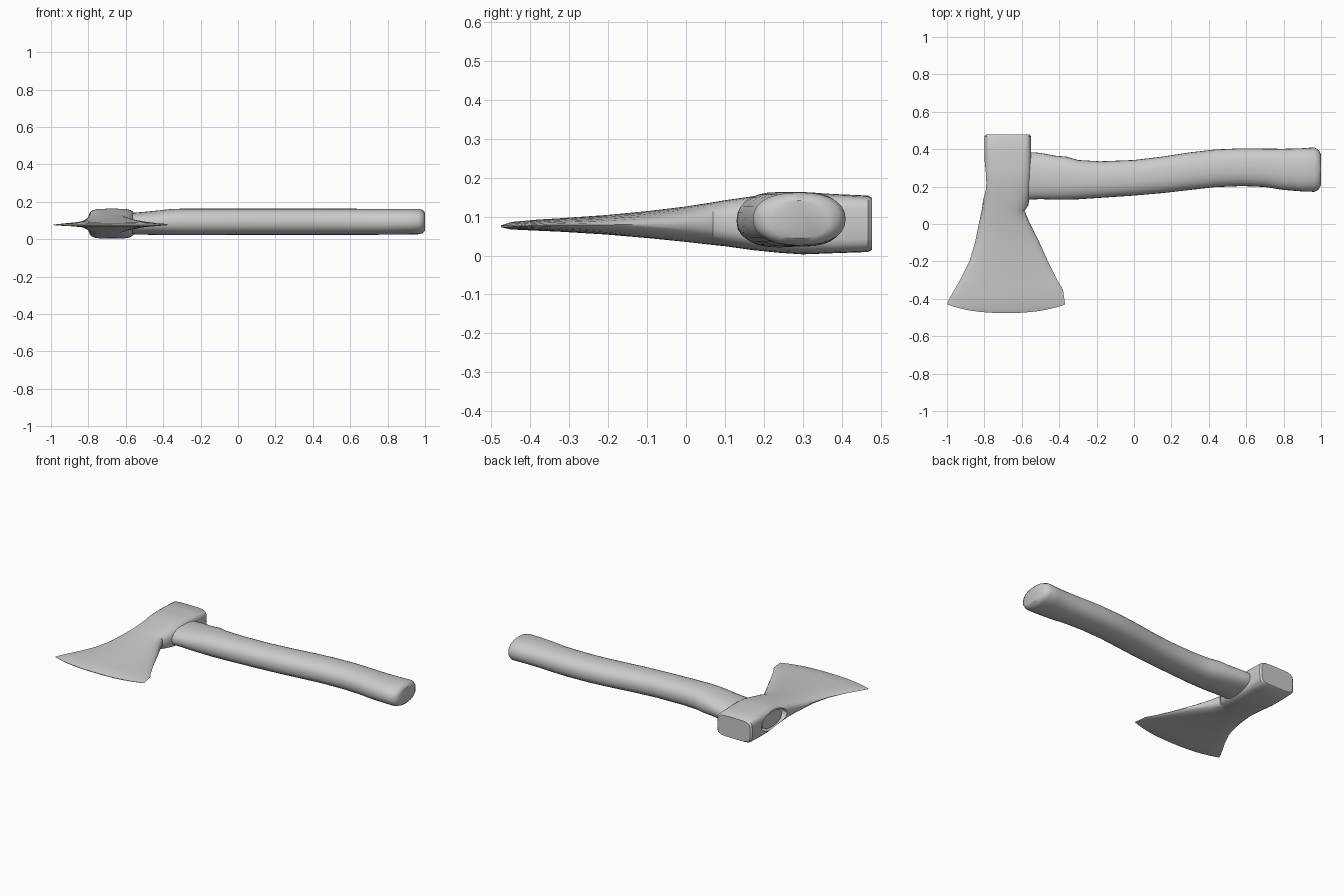
import bpy, bmesh, math

SIDES = 28


def unit_ring(n):
    """Superellipse outline: n=2 is round, larger is boxier, smaller is sharper."""
    pts = []
    for i in range(SIDES):
        a = 2 * math.pi * i / SIDES
        c, s = math.cos(a), math.sin(a)
        pts.append((math.copysign(abs(c) ** (2 / n), c), math.copysign(abs(s) ** (2 / n), s)))
    return pts


def loft(name, rings):
    bm = bmesh.new()
    loops = [[bm.verts.new(p) for p in ring] for ring in rings]
    for a, b in zip(loops, loops[1:]):
        for i in range(SIDES):
            j = (i + 1) % SIDES
            bm.faces.new((a[i], a[j], b[j], b[i]))
    bm.faces.new(loops[0])
    bm.faces.new(loops[-1])
    bmesh.ops.recalc_face_normals(bm, faces=bm.faces)
    mesh = bpy.data.meshes.new(name)
    bm.to_mesh(mesh)
    bm.free()
    obj = bpy.data.objects.new(name, mesh)
    bpy.context.collection.objects.link(obj)
    return obj


def smooth(obj, degrees):
    bpy.ops.object.select_all(action='DESELECT')
    obj.select_set(True)
    bpy.context.view_layer.objects.active = obj
    bpy.ops.object.shade_smooth_by_angle(angle=math.radians(degrees))


# Axe head sections: y, left x, right x, low z, high z, squareness, edge bow
head_sections = [
    (0.478, -0.79, -0.56, 0.015, 0.148, 5, 0),
    (0.468, -0.80, -0.55, 0.009, 0.154, 5, 0),
    (0.38, -0.80, -0.55, 0.006, 0.158, 5, 0),
    (0.30, -0.80, -0.55, 0.003, 0.163, 4.5, 0),
    (0.24, -0.80, -0.55, 0.007, 0.163, 4, 0),
    (0.17, -0.803, -0.555, 0.014, 0.152, 3.5, 0),
    (0.10, -0.81, -0.565, 0.024, 0.142, 3, 0),
    (0.07, -0.815, -0.585, 0.027, 0.137, 2.7, 0),
    (0.00, -0.83, -0.555, 0.035, 0.126, 2.4, 0),
    (-0.10, -0.85, -0.505, 0.045, 0.114, 2.1, 0),
    (-0.20, -0.88, -0.46, 0.054, 0.104, 2, 0.005),
    (-0.30, -0.93, -0.41, 0.061, 0.096, 2, 0.02),
    (-0.35, -0.96, -0.38, 0.064, 0.092, 2, 0.035),
    (-0.405, -0.99, -0.372, 0.067, 0.086, 2, 0.045),
    (-0.43, -1.00, -0.368, 0.073, 0.077, 2, 0.046),
]
rings = []
for y, x0, x1, z0, z1, n, bow in head_sections:
    rings.append([((x0 + x1) / 2 + u * (x1 - x0) / 2,
                   y - bow * (1 - abs(u) ** 2.5),
                   (z0 + z1) / 2 + v * (z1 - z0) / 2) for u, v in unit_ring(n)])
head = loft("axe_head", rings)

# Eye recess on the far side of the head
eye = loft("eye_cutter", [[(x, 0.25 + 0.125 * u, 0.083 + 0.058 * v) for u, v in unit_ring(2)]
                          for x in (-0.9, -0.73)])
eye.hide_render = True
eye.hide_viewport = True
cut = head.modifiers.new("eye", 'BOOLEAN')
cut.operation = 'DIFFERENCE'
cut.object = eye
cut.solver = 'EXACT'
smooth(head, 35)

# Handle sections: x, low y, high y, low z, high z
handle_sections = [
    (-0.785, 0.15, 0.345, 0.035, 0.130),
    (-0.57, 0.13, 0.385, 0.026, 0.140),
    (-0.50, 0.133, 0.38, 0.024, 0.146),
    (-0.42, 0.13, 0.365, 0.022, 0.154),
    (-0.36, 0.13, 0.36, 0.021, 0.161),
    (-0.30, 0.132, 0.342, 0.021, 0.163),
    (-0.18, 0.14, 0.335, 0.022, 0.163),
    (0.00, 0.152, 0.342, 0.023, 0.163),
    (0.15, 0.165, 0.36, 0.023, 0.163),
    (0.30, 0.182, 0.383, 0.023, 0.163),
    (0.43, 0.197, 0.398, 0.023, 0.163),
    (0.58, 0.203, 0.405, 0.023, 0.163),
    (0.70, 0.198, 0.403, 0.023, 0.162),
    (0.80, 0.182, 0.402, 0.024, 0.162),
    (0.90, 0.174, 0.405, 0.025, 0.162),
    (0.965, 0.172, 0.410, 0.026, 0.162),
    (0.988, 0.185, 0.395, 0.032, 0.156),
    (1.00, 0.21, 0.370, 0.045, 0.142),
]
rings = []
for x, y0, y1, z0, z1 in handle_sections:
    rings.append([(x, (y0 + y1) / 2 + u * (y1 - y0) / 2,
                   (z0 + z1) / 2 + v * (z1 - z0) / 2) for u, v in unit_ring(2.3)])
handle = loft("handle", rings)
smooth(handle, 40)
